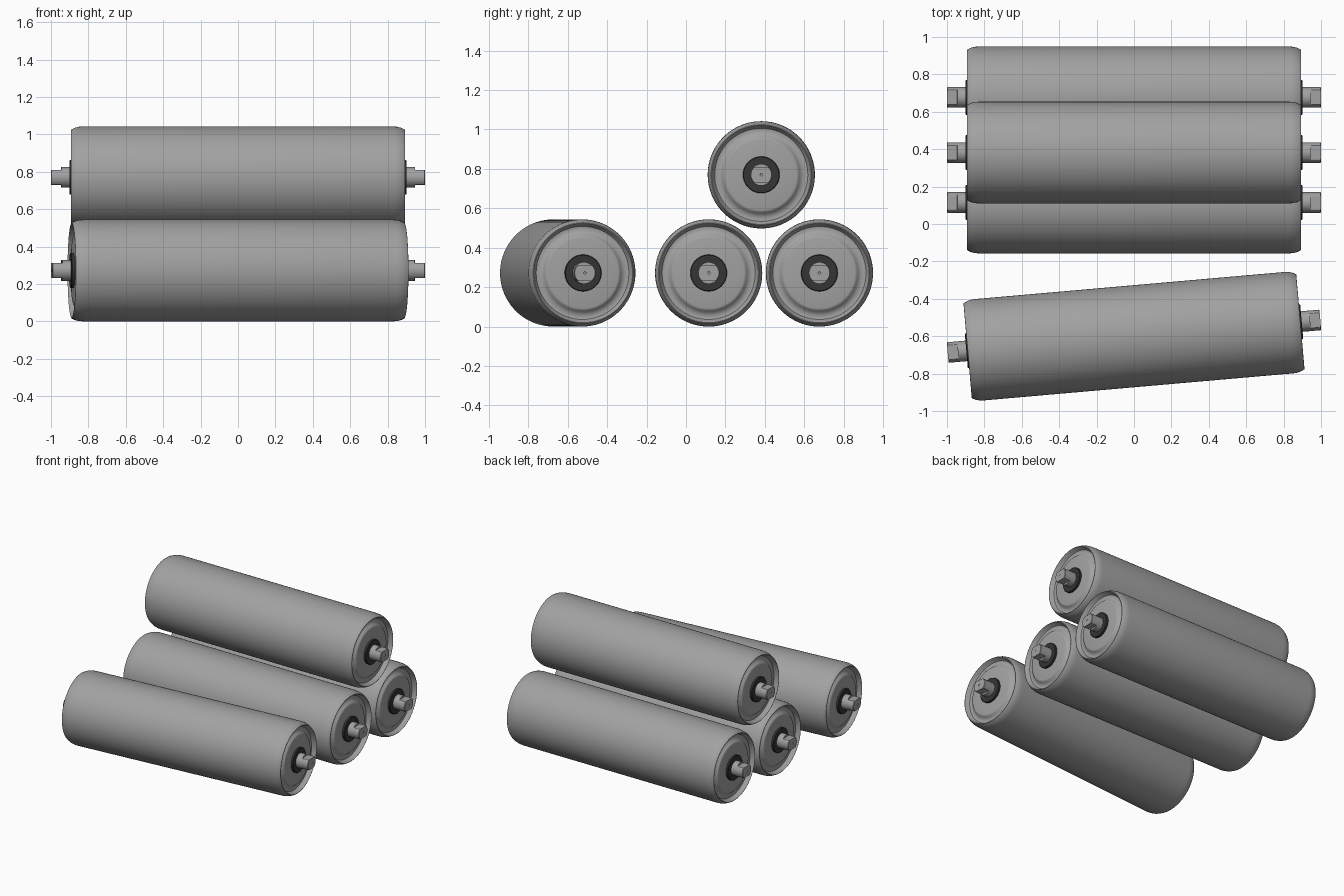
import bpy, bmesh, math

if "Cube" in bpy.data.objects:
    bpy.data.objects.remove(bpy.data.objects["Cube"])

def material(name, rgb):
    m = bpy.data.materials.new(name)
    m.diffuse_color = (*rgb, 1)
    m.use_nodes = True
    m.node_tree.nodes["Principled BSDF"].inputs["Base Color"].default_value = m.diffuse_color
    return m

steel = material("grey steel", (0.36, 0.36, 0.36))
rubber = material("black seal", (0.035, 0.035, 0.035))

def revolve(name, profile, mat, segs=96, flat=None):
    """Spin (x, radius) points about X; flat = (x_start, half_height) mills two flats."""
    bm = bmesh.new()
    rings = []
    for x, r in profile:
        if r == 0:
            rings.append([bm.verts.new((x, 0, 0))] * segs)
            continue
        ring = []
        for i in range(segs):
            a = 2 * math.pi * i / segs
            y, z = r * math.cos(a), r * math.sin(a)
            if flat and abs(x) > flat[0]:
                z = max(-flat[1], min(flat[1], z))
            ring.append(bm.verts.new((x, y, z)))
        rings.append(ring)
    for a, b in zip(rings, rings[1:]):
        for i in range(segs):
            j = (i + 1) % segs
            quad = list(dict.fromkeys((a[i], a[j], b[j], b[i])))
            if len(quad) > 2:
                bm.faces.new(quad)
    bmesh.ops.recalc_face_normals(bm, faces=bm.faces)
    me = bpy.data.meshes.new(name)
    bm.to_mesh(me)
    bm.free()
    me.materials.append(mat)
    me.shade_smooth()
    me.set_sharp_from_angle(angle=math.radians(30))
    return me

def mirrored(half):
    """Right-hand half profile (inside to outside) continued to the left end."""
    return [(-x, r) for x, r in reversed(half)] + half

# Shell with rounded shoulders, rolled rim and dished end discs
shell_half = [(0.83, 0.272), (0.85, 0.2705), (0.87, 0.266), (0.885, 0.259),
              (0.892, 0.255), (0.893, 0.252), (0.890, 0.249), (0.868, 0.243),
              (0.860, 0.236), (0.858, 0.225), (0.860, 0.212), (0.866, 0.200),
              (0.876, 0.192), (0.881, 0.186), (0.883, 0.178), (0.883, 0.05)]
shell = revolve("roller_shell", mirrored(shell_half), steel)

# Bearing seals around the shaft
seal_half = [(0.875, 0.05), (0.875, 0.093), (0.897, 0.093), (0.900, 0.090),
             (0.900, 0.05)]
seals = [revolve("bearing_seal", [(s * x, r) for x, r in seal_half], rubber)
         for s in (-1, 1)]

# Shaft with two milled flats and a centre hole at each end
shaft_half = [(0.945, 0.055), (0.9451, 0.055), (0.997, 0.055), (1.0, 0.052),
              (1.0, 0.007), (0.992, 0)]
shaft = revolve("shaft", mirrored(shaft_half), steel, 64, (0.945, 0.04))

# Three stacked rollers and one lying at an angle in front
rollers = {"front_stacked": (0.115, 0.272, 0), "back_stacked": (0.677, 0.272, 0),
           "top_stacked": (0.382, 0.77, 0), "loose": (-0.6, 0.272, math.radians(5))}
for name, (y, z, turn) in rollers.items():
    for part, me in (("shell", shell), ("shaft", shaft),
                     ("left_seal", seals[0]), ("right_seal", seals[1])):
        ob = bpy.data.objects.new(f"{name}_roller_{part}", me)
        ob.location = (0, y, z)
        ob.rotation_euler.z = turn
        bpy.context.collection.objects.link(ob)
